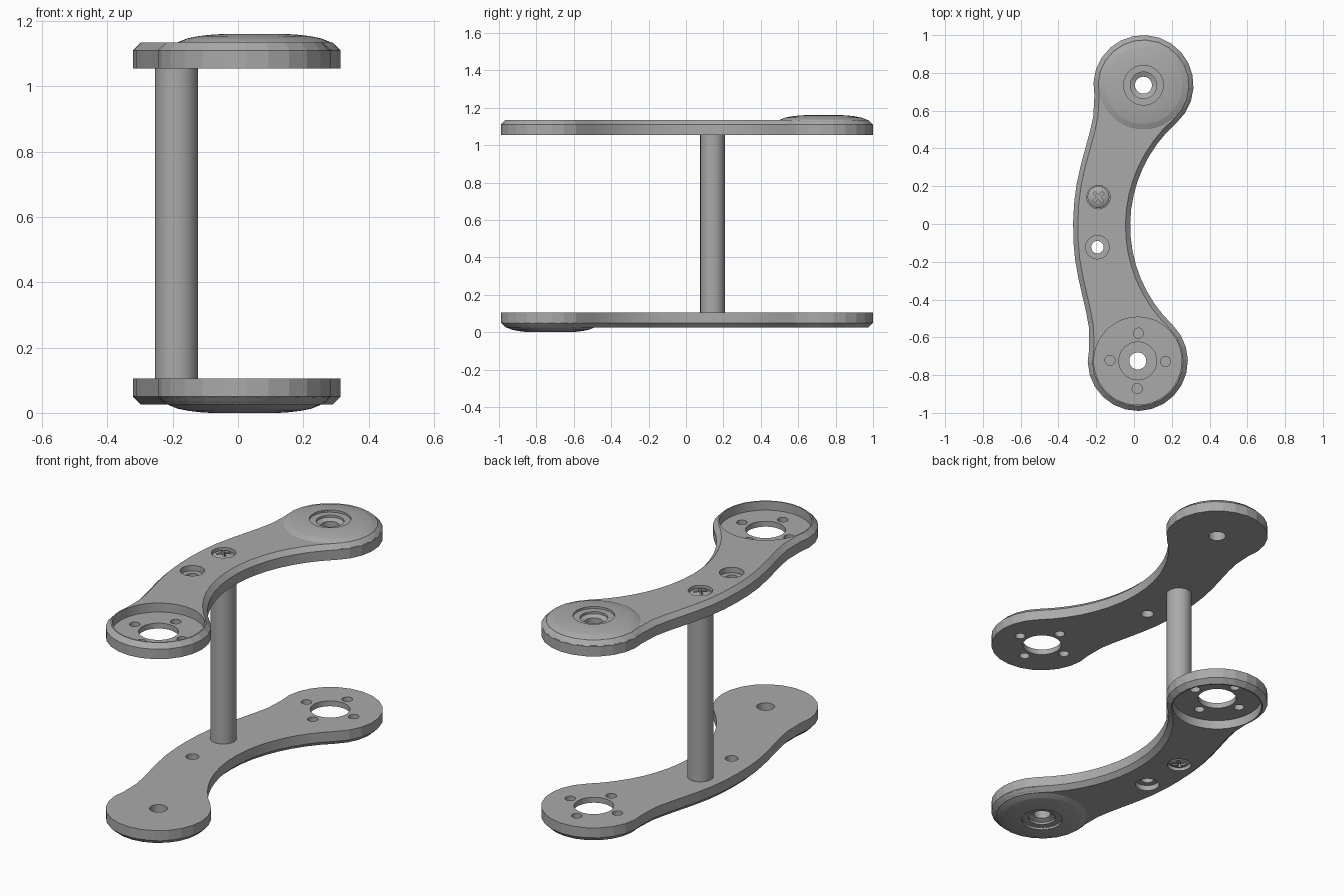
import bpy, bmesh, math
from mathutils import Matrix

cube = bpy.data.objects.get("Cube")
if cube:
    bpy.data.objects.remove(cube, do_unlink=True)

metal = bpy.data.materials.new("grey metal")
metal.use_nodes = True
colour = (0.4, 0.4, 0.4, 1)
metal.diffuse_color = colour
metal.node_tree.nodes["Principled BSDF"].inputs["Base Color"].default_value = colour

MID = 0.58                     # height of the middle between both plates
END_Y, END_R = 0.73, 0.265     # rounded plate ends
PIN_X, PIN_Y = -0.226, 0.1325  # the two pin holes
BOTTOM, TOP, DOME = 0.475, 0.555, 0.58
PLACE = Matrix.Translation((0.035, 0.005, MID)) @ Matrix.Rotation(math.radians(-1.18), 4, "Z")
FLIP = Matrix.Rotation(math.pi, 4, "X")


def make_object(name, bm):
    bmesh.ops.recalc_face_normals(bm, faces=bm.faces)
    mesh = bpy.data.meshes.new(name)
    bm.to_mesh(mesh)
    bm.free()
    mesh.materials.append(metal)
    obj = bpy.data.objects.new(name, mesh)
    bpy.context.collection.objects.link(obj)
    return obj


def lathe(name, profile, x=0, y=0, steps=32):
    """Closed solid turned from (radius, height) points that start and end on the axis."""
    bm = bmesh.new()
    verts = [bm.verts.new((r, 0, z)) for r, z in profile]
    edges = [bm.edges.new(pair) for pair in zip(verts, verts[1:])]
    bmesh.ops.spin(bm, geom=verts + edges, cent=(0, 0, 0), axis=(0, 0, 1),
                   angle=math.tau, steps=steps, use_duplicate=False)
    bmesh.ops.remove_doubles(bm, verts=bm.verts, dist=1e-5)
    bmesh.ops.translate(bm, verts=bm.verts, vec=(x, y, 0))
    return make_object(name, bm)


def rod(name, radius, low, high, x=0, y=0, steps=32):
    return lathe(name, [(0, low), (radius, low), (radius, high), (0, high)], x, y, steps)


def combine(obj, tool, operation):
    mod = obj.modifiers.new("cut", "BOOLEAN")
    mod.object, mod.operation, mod.solver = tool, operation, "EXACT"
    bpy.context.view_layer.objects.active = obj
    bpy.ops.object.modifier_apply(modifier=mod.name)
    bpy.data.objects.remove(tool, do_unlink=True)


def smooth(obj, degrees):
    bpy.ops.object.select_all(action="DESELECT")
    obj.select_set(True)
    bpy.context.view_layer.objects.active = obj
    bpy.ops.object.shade_smooth_by_angle(angle=math.radians(degrees))


def outline():
    """Half outline from the inner waist round the end to the outer waist, then mirrored."""
    arc_x, arc_r = 0.673, 0.728
    half = []
    for i in range(9):
        a = math.radians(47.3) * i / 8
        half.append((arc_x - arc_r * math.cos(a), arc_r * math.sin(a)))
    for i in range(1, 17):
        a = math.radians(-47.3 + 240 * i / 16)
        half.append((END_R * math.cos(a), END_Y + END_R * math.sin(a)))
    half += [(-0.262, 0.56), (-0.278, 0.48), (-0.298, 0.4), (-0.323, 0.3),
             (-0.343, 0.2), (-0.354, 0.1), (-0.357, 0)]
    return half + [(x, -y) for x, y in half[-2:0:-1]]


def plate(name):
    # Slab with a chamfer along its outer rim
    bm = bmesh.new()
    base = bm.faces.new([bm.verts.new((x, y, BOTTOM)) for x, y in outline()])
    moved = bmesh.ops.extrude_face_region(bm, geom=[base], use_keep_orig=True)["geom"]
    bmesh.ops.translate(bm, vec=(0, 0, TOP - BOTTOM),
                        verts=[g for g in moved if isinstance(g, bmesh.types.BMVert)])
    bmesh.ops.recalc_face_normals(bm, faces=bm.faces)
    rim = [e for e in bm.edges if all(v.co.z > TOP - 0.001 for v in e.verts)]
    bmesh.ops.bevel(bm, geom=rim, offset=0.025, segments=1, affect="EDGES")
    obj = make_object(name, bm)

    # Domed end
    dome = [(0, 0.5), (0.261, 0.5), (0.261, 0.533), (0.25, 0.545), (0.23, 0.557), (0.205, 0.567),
            (0.17, 0.574), (0.135, 0.578), (0.105, DOME), (0, DOME)]
    combine(obj, lathe("dome", dome, 0, END_Y, 64), "UNION")

    # Stepped bore in the dome, with a shallow ring round it
    bore = [(0, 0.6), (0.105, 0.6), (0.105, 0.568), (0.07, 0.568), (0.07, 0.556),
            (0.045, 0.545), (0.045, 0.4), (0, 0.4)]
    combine(obj, lathe("bore", bore, 0, END_Y), "DIFFERENCE")

    # Recessed end with a wide bore and four small holes
    pocket = [(0, 0.6), (0.232, 0.6), (0.232, 0.505), (0.1, 0.505), (0.1, 0.4), (0, 0.4)]
    combine(obj, lathe("pocket", pocket, 0, -END_Y, 48), "DIFFERENCE")
    for i in range(4):
        a = math.tau * i / 4
        hole = rod("hole", 0.027, 0.4, 0.6, 0.147 * math.cos(a), -END_Y + 0.147 * math.sin(a), 16)
        combine(obj, hole, "DIFFERENCE")

    # Two counterbored pin holes
    pin = [(0, 0.6), (0.062, 0.6), (0.062, 0.525), (0.033, 0.525), (0.033, 0.4), (0, 0.4)]
    for side in (1, -1):
        combine(obj, lathe("pin", pin, PIN_X, side * PIN_Y, 24), "DIFFERENCE")
    smooth(obj, 8)
    return obj


def screw(name, side):
    head = [(0, 0.48), (0.03, 0.48), (0.03, 0.52), (0.058, 0.52), (0.058, 0.538),
            (0.045, 0.547), (0.025, 0.552), (0, 0.553)]
    obj = lathe(name, head, PIN_X, side * PIN_Y, 24)
    # Cross-shaped drive
    for turn in (45, 135):
        bm = bmesh.new()
        bmesh.ops.create_cube(bm, size=1, matrix=Matrix.Translation((PIN_X, side * PIN_Y, 0.55))
                              @ Matrix.Rotation(math.radians(turn), 4, "Z")
                              @ Matrix.Diagonal((0.07, 0.014, 0.04, 1)))
        combine(obj, make_object("slot", bm), "DIFFERENCE")
    smooth(obj, 30)
    return obj


plate("upper_plate").matrix_world = PLACE
plate("lower_plate").matrix_world = PLACE @ FLIP
screw("upper_screw", 1).matrix_world = PLACE
screw("lower_screw", -1).matrix_world = PLACE @ FLIP

# Column joining the plates
column = rod("column", 0.066, -BOTTOM, BOTTOM, PIN_X, PIN_Y)
smooth(column, 30)
column.matrix_world = PLACE
